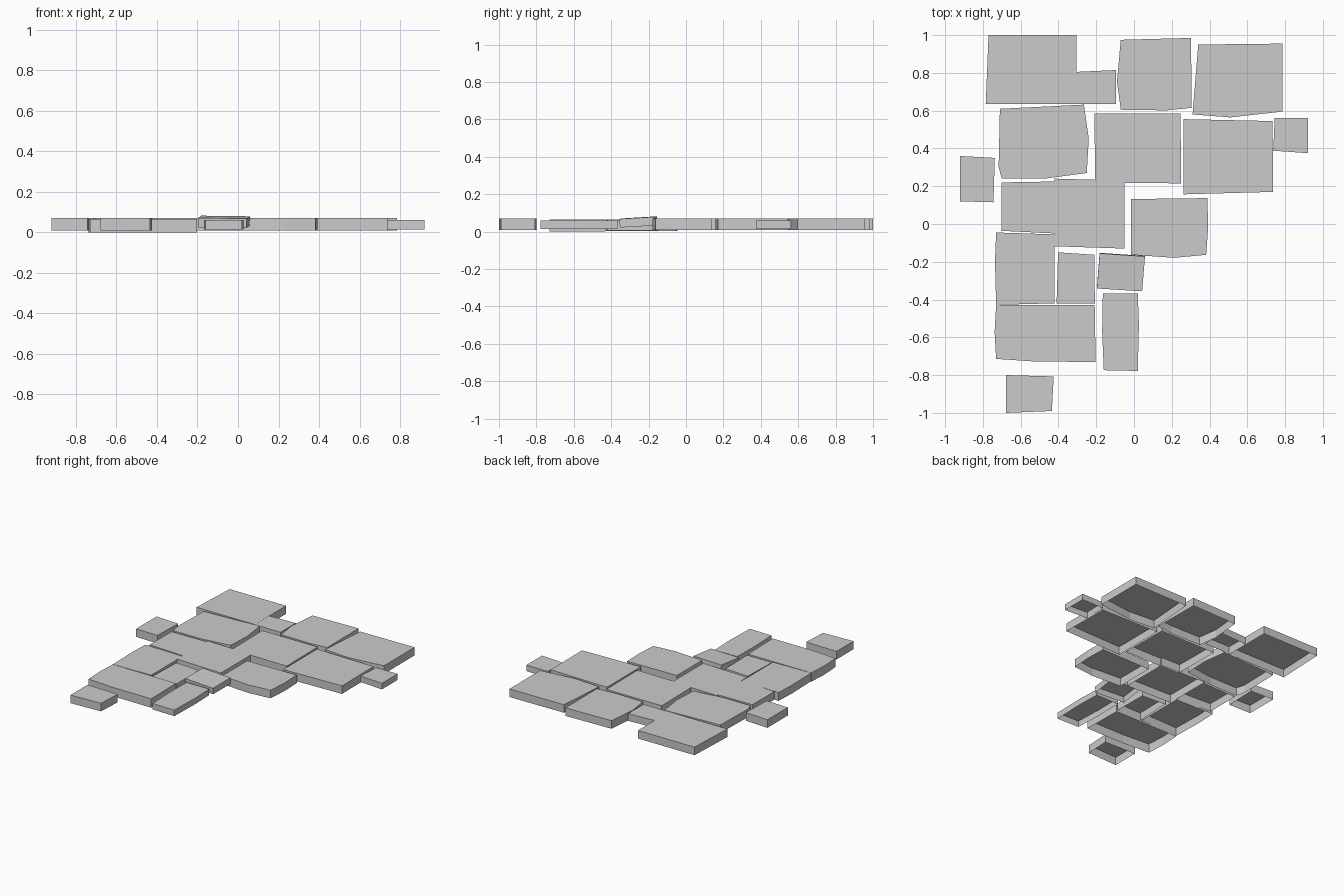
import bpy
import bmesh
from math import radians
from mathutils import Matrix, Vector

# Remove the default cube
cube = bpy.data.objects.get("Cube")
if cube:
    bpy.data.objects.remove(cube, do_unlink=True)

# Single stone colour
stone_grey = bpy.data.materials.new("stone_grey")
stone_grey.use_nodes = True
colour = (0.6, 0.6, 0.6, 1.0)
stone_grey.diffuse_color = colour
stone_grey.node_tree.nodes["Principled BSDF"].inputs["Base Color"].default_value = colour


def flagstone(name, left, right, front, back, bottom=0.01, top=0.07,
              front_left=(0, 0), front_right=(0, 0), back_right=(0, 0), back_left=(0, 0),
              front_bow=None, right_bow=None, back_bow=None, left_bow=None,
              pitch=0.0, roll=0.0):
    """Slab with an open underside. Corners take a nudge (dx, dy);
    a bow (position along the edge, outward push) adds a point to that edge."""
    corners = [Vector((left, front)) + Vector(front_left),
               Vector((right, front)) + Vector(front_right),
               Vector((right, back)) + Vector(back_right),
               Vector((left, back)) + Vector(back_left)]
    bows = [front_bow, right_bow, back_bow, left_bow]
    outward = [Vector((0, -1)), Vector((1, 0)), Vector((0, 1)), Vector((-1, 0))]

    # Outline, counter-clockwise from the front left corner
    outline = []
    for i, corner in enumerate(corners):
        outline.append(corner)
        if bows[i]:
            along, push = bows[i]
            outline.append(corner.lerp(corners[(i + 1) % 4], along) + outward[i] * push)

    # Top face with walls hanging down from it
    bm = bmesh.new()
    upper = [bm.verts.new((p.x, p.y, top)) for p in outline]
    lower = [bm.verts.new((p.x, p.y, bottom)) for p in outline]
    bm.faces.new(upper)
    for i in range(len(outline)):
        j = (i + 1) % len(outline)
        bm.faces.new((lower[i], lower[j], upper[j], upper[i]))

    # Tilt about the middle of the slab
    middle = Vector(((left + right) / 2, (front + back) / 2, (bottom + top) / 2))
    tilt = Matrix.Rotation(radians(pitch), 3, "X") @ Matrix.Rotation(radians(roll), 3, "Y")
    bmesh.ops.rotate(bm, verts=bm.verts[:], cent=middle, matrix=tilt)

    mesh = bpy.data.meshes.new(name)
    bm.to_mesh(mesh)
    bm.free()
    mesh.materials.append(stone_grey)
    obj = bpy.data.objects.new(name, mesh)
    bpy.context.collection.objects.link(obj)
    return obj


# Back row
flagstone("back_right_corner_stone", left=-0.785, right=-0.305, front=0.635, back=1.0,
          back_left=(0.015, 0))
flagstone("back_small_stone", left=-0.31, right=-0.095, front=0.635, back=0.815,
          bottom=0.015, top=0.069, back_left=(0, -0.01), roll=0.3)
flagstone("back_middle_stone", left=-0.07, right=0.305, front=0.605, back=0.98,
          front_right=(0, 0.01), back_right=(-0.003, 0.005), back_left=(0, -0.005),
          front_bow=(0.64, 0.01), left_bow=(0.6, 0.02))
flagstone("back_left_corner_stone", left=0.31, right=0.785, front=0.58, back=0.955,
          front_right=(0, 0.015), back_left=(0.03, -0.005), front_bow=(0.42, 0.022))

# Second row
flagstone("second_row_right_stone", left=-0.71, right=-0.25, front=0.24, back=0.61,
          front_left=(0.01, 0), front_right=(0, 0.03), back_right=(-0.015, 0.022),
          front_bow=(0.5, 0.015), right_bow=(0.5, 0.018), left_bow=(0.83, 0.015))
flagstone("second_row_middle_stone", left=-0.21, right=0.25, front=0.215, back=0.585,
          front_left=(0.005, 0.005), back_right=(-0.004, 0))
flagstone("second_row_left_stone", left=0.262, right=0.737, front=0.157, back=0.555,
          front_right=(0, 0.013), back_right=(-0.004, -0.01))
flagstone("left_edge_small_stone", left=0.737, right=0.922, front=0.375, back=0.56,
          bottom=0.015, top=0.06, front_left=(0, 0.013), back_left=(0.008, 0))
flagstone("right_edge_small_stone", left=-0.922, right=-0.737, front=0.115, back=0.36,
          front_left=(0, 0.005), front_right=(-0.007, 0), back_right=(0, -0.01))

# Middle row
flagstone("middle_row_right_stone", left=-0.702, right=-0.42, front=-0.05, back=0.225,
          front_left=(0, 0.014), back_left=(0, -0.005))
flagstone("middle_row_centre_stone", left=-0.42, right=-0.05, front=-0.13, back=0.24,
          front_left=(0, 0.012), back_right=(0, -0.01))
flagstone("middle_row_left_stone", left=-0.017, right=0.388, front=-0.163, back=0.137,
          front_right=(-0.006, 0), back_left=(0, -0.005),
          front_bow=(0.58, 0.016), right_bow=(0.5, 0.008))

# Front rows
flagstone("front_row_right_stone", left=-0.73, right=-0.42, front=-0.428, back=-0.045,
          bottom=0.004, top=0.066, back_right=(0, -0.01), front_right=(0, 0.008),
          left_bow=(0.4, 0.006))
flagstone("front_row_narrow_stone", left=-0.41, right=-0.207, front=-0.422, back=-0.15,
          bottom=0.005, top=0.06, back_right=(-0.003, -0.013), back_left=(0.008, 0))
flagstone("tilted_small_stone", left=-0.19, right=0.055, front=-0.348, back=-0.16,
          bottom=0.029, top=0.075, front_left=(-0.006, 0.008), front_right=(-0.012, -0.007),
          back_right=(0.003, -0.01), back_left=(0.008, 0.006), pitch=3.5, roll=0.5)
flagstone("front_upright_stone", left=-0.165, right=0.02, front=-0.778, back=-0.367,
          bottom=0.015, top=0.06, front_left=(0.005, 0.004),
          right_bow=(0.6, 0.006), left_bow=(0.5, 0.006))
flagstone("front_wide_stone", left=-0.73, right=-0.203, front=-0.73, back=-0.43,
          bottom=0.0, top=0.066, front_left=(0, 0.016), back_right=(-0.005, 0),
          front_bow=(0.4, 0.008), left_bow=(0.5, 0.008))
flagstone("front_edge_stone", left=-0.678, right=-0.425, front=-1.0, back=-0.8,
          front_right=(-0.01, 0.01), back_right=(0, -0.007))
